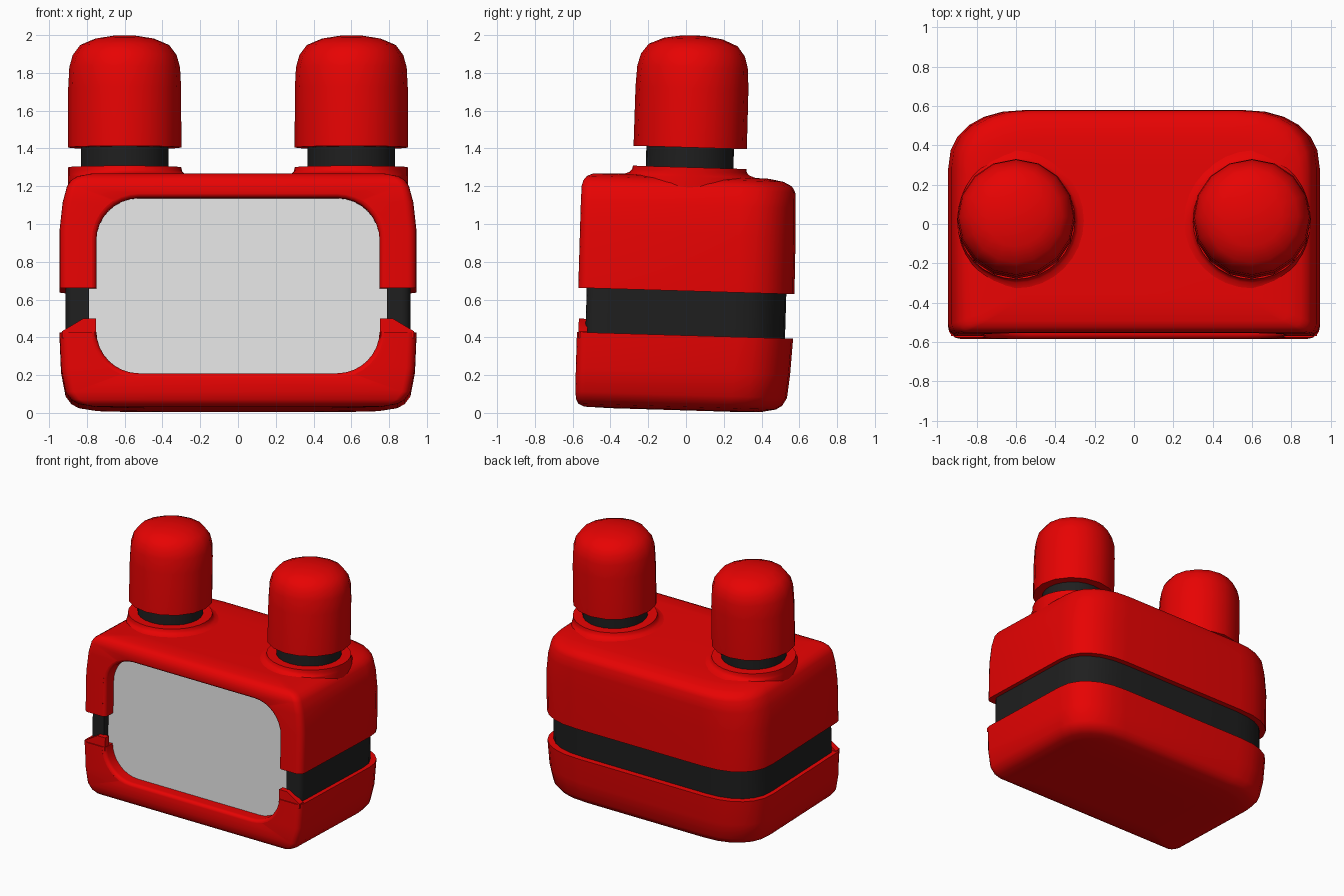
import bpy, bmesh, math
from mathutils import Matrix

if "Cube" in bpy.data.objects:
    bpy.data.objects.remove(bpy.data.objects["Cube"])


def material(name, rgb):
    m = bpy.data.materials.new(name)
    m.diffuse_color = (*rgb, 1)
    m.use_nodes = True
    m.node_tree.nodes["Principled BSDF"].inputs["Base Color"].default_value = m.diffuse_color
    return m


RED = material("glossy red", (0.80, 0.0008, 0.0008))
BLACK = material("rubber black", (0.0135, 0.0135, 0.0135))
GREY = material("screen grey", (0.80, 0.80, 0.80))
TILT = Matrix.Rotation(-0.03, 4, 'X')   # the whole toy leans back slightly
parts = []


def loft(name, rings, mat):
    """Skin a stack of equal-length rings and close both ends."""
    bm = bmesh.new()
    vs = [[bm.verts.new(p) for p in r] for r in rings]
    n = len(rings[0])
    for a, b in zip(vs, vs[1:]):
        for i in range(n):
            j = (i + 1) % n
            bm.faces.new((a[i], a[j], b[j], b[i]))
    bm.faces.new(vs[0][::-1])
    bm.faces.new(vs[-1])
    bmesh.ops.recalc_face_normals(bm, faces=bm.faces)
    me = bpy.data.meshes.new(name)
    bm.to_mesh(me)
    bm.free()
    ob = bpy.data.objects.new(name, me)
    bpy.context.collection.objects.link(ob)
    me.materials.append(mat)
    parts.append(ob)
    return ob


def arc(cx, cy, rx, ry, a0, steps, e=1.0):
    """Quarter of a (super)ellipse starting at angle a0."""
    out = []
    for i in range(steps + 1):
        a = math.radians(a0 + 90 * i / steps)
        c, s = math.cos(a), math.sin(a)
        out.append((cx + rx * math.copysign(abs(c) ** e, c),
                    cy + ry * math.copysign(abs(s) ** e, s)))
    return out


# plan outline, unit sized: x -1..1, y 0 (front) .. 1 (back)
PLAN = (arc(0.58, 0.74, 0.42, 0.26, 0, 6, 0.88) + arc(-0.58, 0.74, 0.42, 0.26, 90, 6, 0.88)
        + arc(-0.95, 0.045, 0.05, 0.045, 180, 4) + arc(0.95, 0.045, 0.05, 0.045, 270, 4))


def body(name, levels, mat):
    return loft(name, [[(x * hx, yf + y * (yb - yf), z) for x, y in PLAN]
                       for z, hx, yf, yb in levels], mat)


def window(hx, z0, z1, r, y):
    """Rounded rectangle standing in the front plane."""
    p = (arc(hx - r, z1 - r, r, r, 0, 8) + arc(-hx + r, z1 - r, r, r, 90, 8)
         + arc(-hx + r, z0 + r, r, r, 180, 8) + arc(hx - r, z0 + r, r, r, 270, 8))
    return [(x, y, z) for x, z in p]


def carve(ob, hx, rim):
    """Cut the front opening, with a rounded outer rim."""
    steps = [(-0.7, rim)]
    for k in range(6):
        a = math.radians(8 + 82 * k / 5)
        steps.append((-0.59 + rim * (1 - math.cos(a)), rim * (1 - math.sin(a))))
    steps.append((-0.49, 0))
    rings = [window(hx + o, 0.193 - o, 1.122 + o, 0.225 + o, y) for y, o in steps]
    cutter = loft("cutter", rings, RED)
    parts.remove(cutter)
    mod = ob.modifiers.new("opening", 'BOOLEAN')
    mod.operation, mod.object, mod.solver = 'DIFFERENCE', cutter, 'EXACT'
    bpy.context.view_layer.objects.active = ob
    bpy.ops.object.modifier_apply(modifier=mod.name)
    bpy.data.objects.remove(cutter)


# shells and inner core
upper = body("upper_shell", [
    (0.645, 0.945, -0.59, 0.555), (0.95, 0.945, -0.59, 0.552), (1.10, 0.928, -0.59, 0.548),
    (1.185, 0.905, -0.588, 0.543), (1.215, 0.885, -0.58, 0.525), (1.238, 0.85, -0.562, 0.48),
    (1.252, 0.78, -0.53, 0.40), (1.256, 0.6, -0.42, 0.25)], RED)
lower = body("lower_shell", [
    (0.013, 0.5, -0.40, 0.25), (0.017, 0.76, -0.54, 0.40), (0.032, 0.845, -0.572, 0.475),
    (0.053, 0.882, -0.583, 0.508), (0.095, 0.913, -0.589, 0.532),
    (0.22, 0.937, -0.59, 0.545), (0.41, 0.945, -0.59, 0.555)], RED)
core = body("black_band", [(0.35, 0.912, -0.545, 0.512), (0.75, 0.912, -0.545, 0.512)], BLACK)
carve(upper, 0.75, 0.028)
carve(lower, 0.75, 0.028)
carve(core, 0.79, 0.001)

# screen plate
loft("screen", [window(0.80, 0.16, 1.15, 0.2, -0.493), window(0.80, 0.16, 1.15, 0.2, -0.486)], GREY)


def lathe(name, side, profile, mat, n=16):
    """Turned part on a post axis; any flare fades out toward the side wall."""
    rings = []
    for r, z in profile:
        ring = []
        for i in range(n):
            a = 2 * math.pi * i / n
            out = max(0.0, math.cos(a))
            q = r if r <= 0.3 else 0.3 + (r - 0.3) * (1 - out ** 0.6)
            ring.append((side * (0.6 + q * math.cos(a)), -0.02 + q * math.sin(a), z))
        rings.append(ring)
    return loft(name, rings, mat)


for side, s in (("left", -1), ("right", 1)):
    # raised tip of the lower frame beside the screen
    tip = [(0.752, 0.38), (0.752, 0.482), (0.82, 0.482), (0.932, 0.415), (0.932, 0.38)]
    loft(side + "_frame_tip", [[(s * x, y, z) for x, z in tip] for y in (-0.582, -0.535)], RED)
    # collar, neck and rounded cap
    lathe(side + "_collar", s, [(0.36, 1.17), (0.38, 1.247), (0.345, 1.256), (0.318, 1.266),
                                (0.304, 1.28), (0.3, 1.30), (0.2, 1.30)], RED, 32)
    lathe(side + "_neck", s, [(0.232, 1.25), (0.232, 1.45)], BLACK, 24)
    lathe(side + "_cap", s, [(0.22, 1.405), (0.3, 1.405), (0.299, 1.72), (0.293, 1.83),
                             (0.275, 1.895), (0.235, 1.948), (0.155, 1.982), (0.06, 1.997),
                             (0.01, 1.999)], RED)

# lean and shading
for ob in parts:
    ob.data.transform(TILT)
    bpy.ops.object.select_all(action='DESELECT')
    ob.select_set(True)
    bpy.context.view_layer.objects.active = ob
    bpy.ops.object.shade_smooth_by_angle(angle=math.radians(45))
